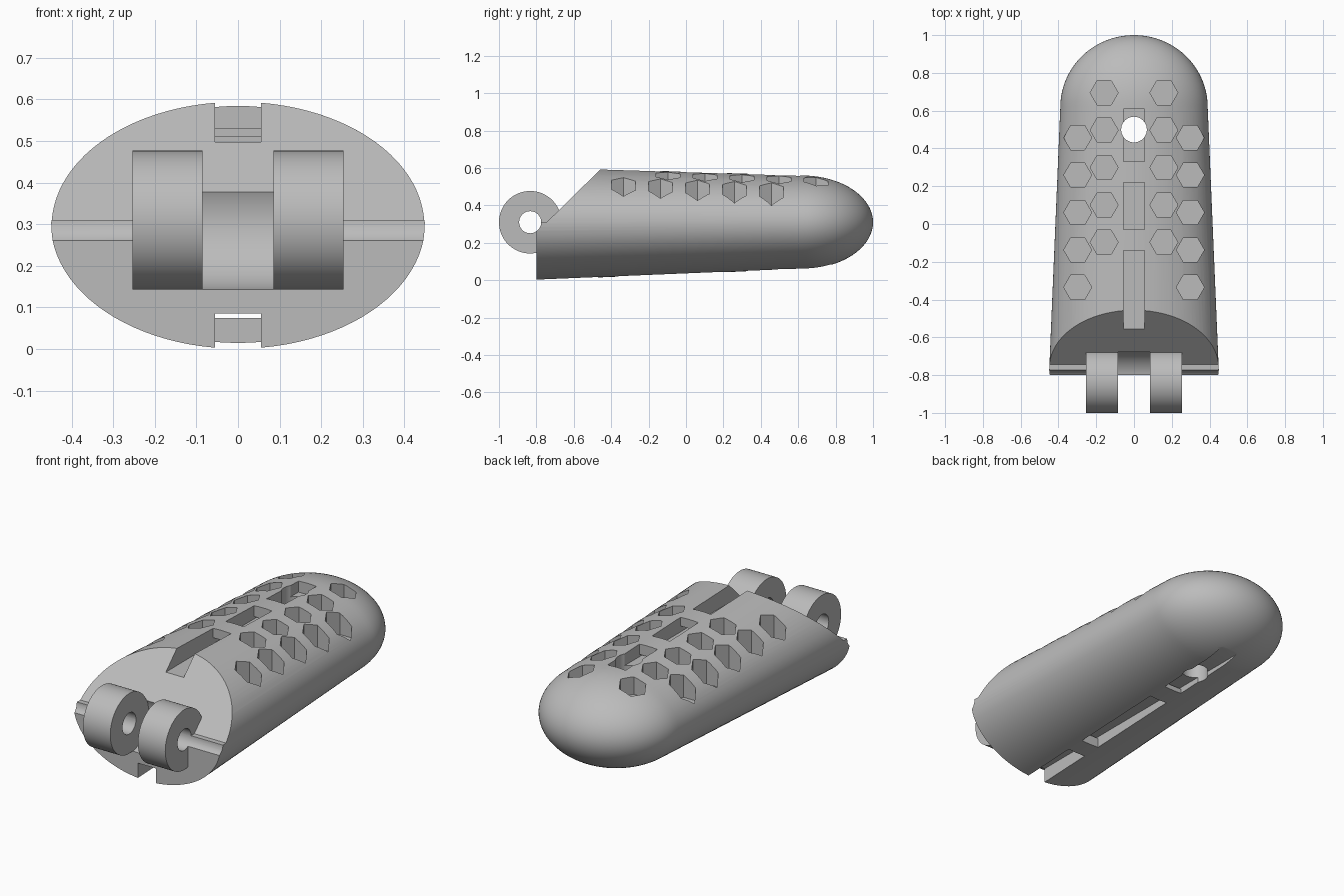
import bpy, bmesh, math
from mathutils import Vector

cube = bpy.data.objects.get("Cube")
if cube:
    bpy.data.objects.remove(cube, do_unlink=True)

grey = bpy.data.materials.new("light grey")
grey.use_nodes = True
grey.diffuse_color = (0.5, 0.5, 0.5, 1)
grey.node_tree.nodes["Principled BSDF"].inputs["Base Color"].default_value = (0.5, 0.5, 0.5, 1)


def finish(name, bm):
    bmesh.ops.recalc_face_normals(bm, faces=bm.faces)
    mesh = bpy.data.meshes.new(name)
    bm.to_mesh(mesh)
    bm.free()
    mesh.materials.append(grey)
    obj = bpy.data.objects.new(name, mesh)
    bpy.context.collection.objects.link(obj)
    return obj


def add_prism(bm, points, offset):
    face = bm.faces.new([bm.verts.new(p) for p in points])
    new = bmesh.ops.extrude_face_region(bm, geom=[face])["geom"]
    bmesh.ops.translate(bm, vec=offset, verts=[v for v in new if isinstance(v, bmesh.types.BMVert)])


def side_prism(name, profile, x0, x1):
    """Extrude a (y, z) profile across x."""
    bm = bmesh.new()
    add_prism(bm, [(x0, y, z) for y, z in profile], Vector((x1 - x0, 0, 0)))
    return finish(name, bm)


def circle(a, b, r, n):
    return [(a + r * math.cos(math.tau * i / n), b + r * math.sin(math.tau * i / n)) for i in range(n)]


def select(obj):
    bpy.ops.object.select_all(action="DESELECT")
    obj.select_set(True)
    bpy.context.view_layer.objects.active = obj


def cut(obj, cutter, keep=False):
    mod = obj.modifiers.new("cut", "BOOLEAN")
    mod.operation = "DIFFERENCE"
    mod.solver = "EXACT"
    mod.object = cutter
    select(obj)
    bpy.ops.object.modifier_apply(modifier=mod.name)
    if not keep:
        bpy.data.objects.remove(cutter, do_unlink=True)


def smooth(obj):
    select(obj)
    bpy.ops.object.shade_smooth_by_angle(angle=math.radians(25))


# Tapered oval body with a rounded nose
SHOULDER, TIP, SIDES = 0.62, 1.0, 96
rings = [(-0.8, 0.45, 0.302, 0.303), (SHOULDER, 0.39, 0.25, 0.31)]
for i in range(1, 20):
    a = math.pi / 2 * i / 20
    rings.append((SHOULDER + (TIP - SHOULDER) * math.sin(a), 0.39 * math.cos(a), 0.25 * math.cos(a), 0.31))
bm = bmesh.new()
loops = []
for y, w, h, z in rings:
    loops.append([bm.verts.new((w * c, y, z + h * s)) for c, s in circle(0, 0, 1, SIDES)])
for low, high in zip(loops, loops[1:]):
    for i in range(SIDES):
        j = (i + 1) % SIDES
        bm.faces.new((low[i], low[j], high[j], high[i]))
bm.faces.new(loops[0])
tip = bm.verts.new((0, TIP, 0.31))
for i in range(SIDES):
    bm.faces.new((loops[-1][i], loops[-1][(i + 1) % SIDES], tip))
body = finish("finger_body", bm)

# Sloping front end, with clearance between the hinge lugs
HINGE = (-0.833, 0.31)
cut(body, side_prism("slope_cutter", [(-0.745, 0.31), (-0.25, 0.797), (-0.9, 0.8), (-0.9, 0.31)], -1, 1))
cut(body, side_prism("clearance_cutter", circle(*HINGE, 0.17, 64), -0.085, 0.085))
pin = side_prism("pin_cutter", circle(*HINGE, 0.059, 40), -0.6, 0.6)
cut(body, pin, keep=True)

# Cord channels along the top and bottom, each passing under two bridges
top_channel = [(-0.9, 0.497), (0.61, 0.497), (0.61, 0.7), (0.33, 0.7), (0.33, 0.51), (0.22, 0.51),
               (0.22, 0.7), (-0.03, 0.7), (-0.03, 0.53), (-0.14, 0.53), (-0.14, 0.7), (-0.9, 0.7)]
low_channel = [(-0.9, 0.085), (0.9, 0.085), (0.9, -0.1), (0.32, -0.1), (0.32, 0.075), (0.2, 0.075),
               (0.2, -0.1), (-0.36, -0.1), (-0.36, 0.075), (-0.47, 0.075), (-0.47, -0.1), (-0.9, -0.1)]
for profile in (top_channel, low_channel):
    cut(body, side_prism("channel_cutter", profile, -0.055, 0.055))

# Round cord hole through the body
bm = bmesh.new()
add_prism(bm, [(x, y, -0.1) for x, y in circle(0, 0.5, 0.068, 40)], Vector((0, 0, 1)))
cut(body, finish("hole_cutter", bm))

# Rows of hexagonal grip pockets
bm = bmesh.new()
for x, first_y, floor in ((0.158, -0.097, 0.45), (0.298, -0.335, 0.38)):
    for side in (-1, 1):
        for i in range(5):
            hexagon = circle(side * x, first_y + 0.198 * i, 0.074, 6)
            add_prism(bm, [(a, b, floor) for a, b in hexagon], Vector((0, 0, 0.4)))
cut(body, finish("pocket_cutter", bm))
smooth(body)

# Pair of hinge lugs
for name, x0, x1 in (("left_hinge_lug", 0.085, 0.253), ("right_hinge_lug", -0.253, -0.085)):
    lug = side_prism(name, circle(*HINGE, 0.167, 64), x0, x1)
    cut(lug, pin, keep=True)
    smooth(lug)
bpy.data.objects.remove(pin, do_unlink=True)
